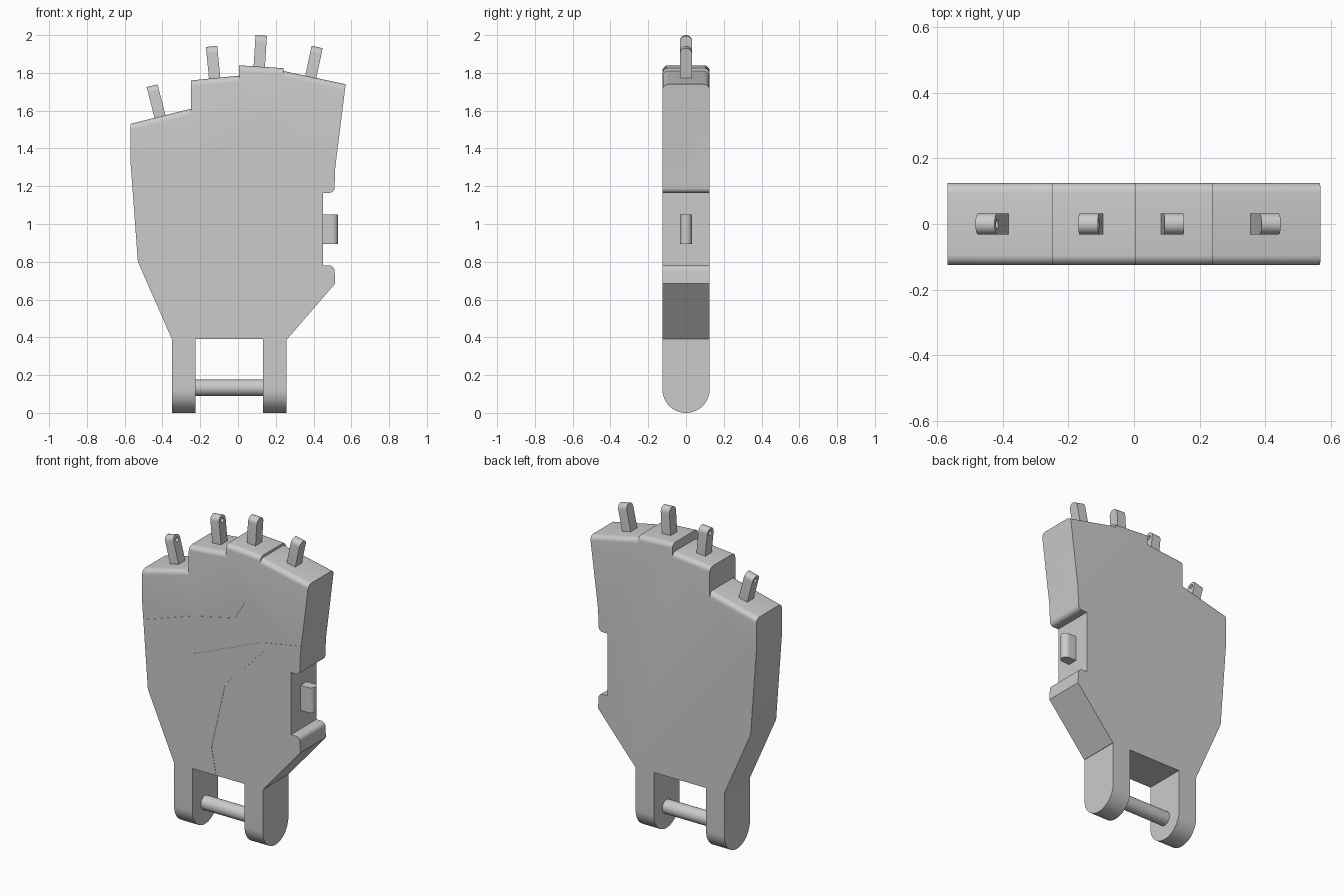
import bpy, bmesh, math
from mathutils import Matrix, Vector

cube = bpy.data.objects.get("Cube")
if cube:
    bpy.data.objects.remove(cube)

grey = bpy.data.materials.new("plain_grey")
grey.use_nodes = True
COLOUR = (0.6, 0.6, 0.6, 1)
grey.diffuse_color = COLOUR
grey.node_tree.nodes["Principled BSDF"].inputs["Base Color"].default_value = COLOUR

HALF = 0.125   # half thickness of the palm


def make(name, bm, matrix=None):
    if matrix:
        bm.transform(matrix)
    bmesh.ops.recalc_face_normals(bm, faces=bm.faces)
    mesh = bpy.data.meshes.new(name)
    bm.to_mesh(mesh)
    bm.free()
    mesh.materials.append(grey)
    ob = bpy.data.objects.new(name, mesh)
    bpy.context.collection.objects.link(ob)
    return ob


def prism(points, half, axis):
    """Extrude a 2D profile symmetrically along X or Y."""
    bm = bmesh.new()
    place = (lambda a, b: (a, -half, b)) if axis == "Y" else (lambda a, b: (-half, a, b))
    face = bm.faces.new([bm.verts.new(place(a, b)) for a, b in points])
    new = bmesh.ops.extrude_face_region(bm, geom=[face])["geom"]
    shift = (0, 2 * half, 0) if axis == "Y" else (2 * half, 0, 0)
    bmesh.ops.translate(bm, vec=shift, verts=[v for v in new if isinstance(v, bmesh.types.BMVert)])
    bmesh.ops.recalc_face_normals(bm, faces=bm.faces)
    return bm


def rod(name, radius, length, matrix, sides=32):
    bm = bmesh.new()
    bmesh.ops.create_cone(bm, cap_ends=True, segments=sides, radius1=radius,
                          radius2=radius, depth=length)
    return make(name, bm, matrix @ Matrix.Rotation(math.pi / 2, 4, "Y"))


def combine(ob, tool, operation):
    """Bake a boolean into the object and drop the tool."""
    mod = ob.modifiers.new("combine", "BOOLEAN")
    mod.operation, mod.solver, mod.object = operation, "EXACT", tool
    graph = bpy.context.evaluated_depsgraph_get()
    mesh = bpy.data.meshes.new_from_object(ob.evaluated_get(graph))
    ob.modifiers.clear()
    ob.data = mesh
    bpy.data.objects.remove(tool)


def tab(name, radius, length, thick, base, angle, hole=0, steps=16):
    """Round-ended tab rising from its base, tilted about Y, with a cross hole."""
    centre = length - radius
    arc = [(radius * math.cos(math.pi * i / steps), centre + radius * math.sin(math.pi * i / steps))
           for i in range(steps + 1)]
    matrix = Matrix.Translation(base) @ Matrix.Rotation(angle, 4, "Y")
    ob = make(name, prism([(-radius, 0), (radius, 0)] + arc, thick / 2, "X"), matrix)
    if hole:
        drill = rod("drill", hole, thick * 2, matrix @ Matrix.Translation((0, 0, centre)), 20)
        combine(ob, drill, "DIFFERENCE")
    return ob


# Palm slab with a thumb notch whose lips are rounded
SPLIT = 1.4
NOTCH_LIPS = [(0.51, 0.78), (0.51, 1.165)]
outline = [(-0.57, SPLIT), (-0.57, 1.34), (-0.53, 0.8), (-0.35, 0.39), (0.26, 0.39),
           (0.515, 0.685), NOTCH_LIPS[0], (0.45, 0.78), (0.45, 1.165), NOTCH_LIPS[1],
           (0.515, 1.3), (0.5275, SPLIT)]
bm = prism(outline, HALF, "Y")
lips = [e for e in bm.edges if abs(e.verts[0].co.y - e.verts[1].co.y) > HALF
        and any((e.verts[0].co.xz - Vector(p)).length < 0.001 for p in NOTCH_LIPS)]
bmesh.ops.bevel(bm, geom=lips, offset=0.026, segments=6, profile=0.5, affect="EDGES")
palm = make("palm", bm)

# Stepped knuckles, rounded along the front and back of the top
knuckles = [(-0.57, 1.53, -0.25, 1.61), (-0.25, 1.76, 0.005, 1.785),
            (0.005, 1.84, 0.24, 1.825), (0.24, 1.81, 0.57, 1.74)]
for x1, z1, x2, z2 in knuckles:
    foot = 0.5275 if x2 > 0.5 else x2
    bm = prism([(x1, SPLIT), (foot, SPLIT), (x2, z2), (x1, z1)], HALF, "Y")
    tops = [e for e in bm.edges if all(v.co.z > SPLIT + 0.01 for v in e.verts)
            and abs(e.verts[0].co.y - e.verts[1].co.y) < 0.01]
    bmesh.ops.bevel(bm, geom=tops, offset=0.03, segments=6, profile=0.5, affect="EDGES")
    combine(palm, make("knuckle", bm), "UNION")

# Wrist lugs with rounded lower ends
for x in (-0.2875, 0.195):
    combine(palm, tab("wrist_lug", HALF, 0.39, 0.125, (x, 0, 0.39), math.pi, steps=32), "UNION")

# Hairline palm creases
creases = [[(-0.6, 1.21), (-0.21, 1.34), (0.067, 1.4), (0.164, 1.556)],
           [(-0.21, 1.107), (0.254, 1.3), (0.54, 1.35)],
           [(0.275, 1.256), (0, 0.97), (-0.093, 0.557), (-0.06, 0.38)]]
for line in creases:
    for a, b in zip(line, line[1:]):
        a, b = Vector(a), Vector(b)
        side = (b - a).orthogonal().normalized() * 0.001
        bm = prism([a - side, b - side, b + side, a + side], 0.002, "Y")
        combine(palm, make("crease", bm, Matrix.Translation((0, -HALF, 0))), "DIFFERENCE")

# Merge flat regions
bm = bmesh.new()
bm.from_mesh(palm.data)
bmesh.ops.remove_doubles(bm, verts=bm.verts, dist=0.0001)
bmesh.ops.dissolve_limit(bm, angle_limit=0.002, verts=bm.verts, edges=bm.edges)
bm.to_mesh(palm.data)
bm.free()

# Wrist pin between the lugs
parts = [palm, rod("wrist_pin", 0.043, 0.38, Matrix.Translation((-0.047, 0, 0.133)))]

# Finger hinge tabs: top centre and tilt
fingers = [("little", -0.455, 1.732, -14.5), ("ring", -0.14, 1.94, -5.5),
           ("middle", 0.123, 1.998, 3.6), ("index", 0.419, 1.937, 12)]
for name, x, z, tilt in fingers:
    angle, length = math.radians(tilt), 0.19
    base = (x - length * math.sin(angle), 0, z - length * math.cos(angle))
    parts.append(tab(name + "_finger_hinge", 0.032, length, 0.06, base, angle, 0.014))

# Thumb hinge tab lying in the notch
parts.append(tab("thumb_hinge", 0.031, 0.09, 0.155, (0.44, 0, 0.972), math.pi / 2, 0.014))

bpy.ops.object.select_all(action="DESELECT")
for ob in parts:
    ob.select_set(True)
bpy.context.view_layer.objects.active = palm
bpy.ops.object.shade_smooth_by_angle(angle=math.radians(30))
